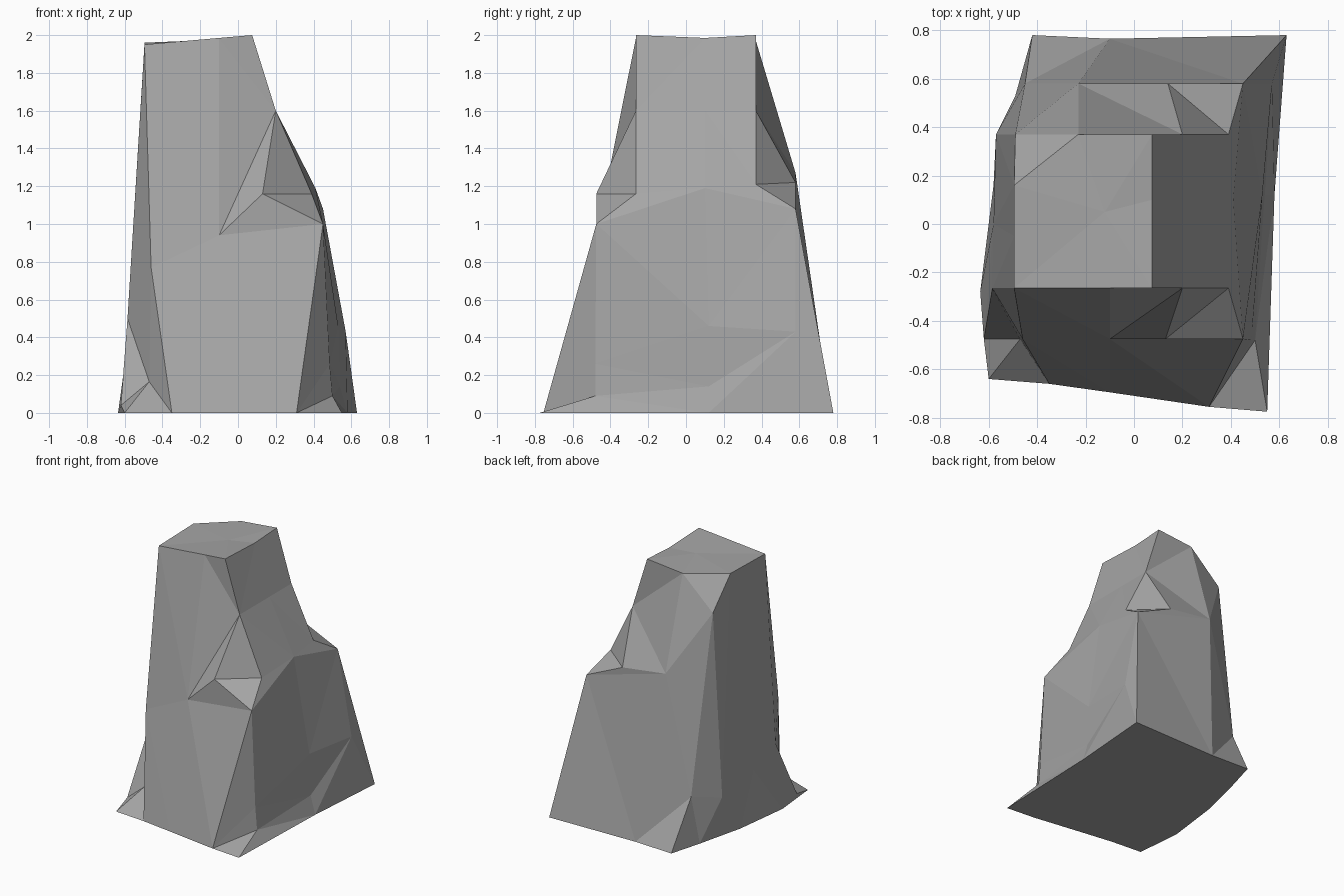
import bpy
import bmesh
from mathutils import Vector

old_cube = bpy.data.objects.get("Cube")
if old_cube:
    bpy.data.objects.remove(old_cube)

stone = bpy.data.materials.new("grey_stone")
stone.use_nodes = True
stone.diffuse_color = (0.38, 0.38, 0.38, 1)
stone.node_tree.nodes["Principled BSDF"].inputs["Base Color"].default_value = stone.diffuse_color

# Corners shared by neighbouring ridges
top_front_left = (-.495, -.265, 1.95)
top_front_right = (.075, -.265, 2)
top_back_right = (.075, .37, 2)
top_back_left = (-.23, .37, 1.97)
front_shoulder = (.2, -.265, 1.6)
back_shoulder = (.2, .37, 1.6)
front_ledge = (.45, -.475, 1)
back_ledge = (.45, .58, 1.08)
front_left_knee = (-.46, -.475, .77)
back_foot = (.63, .78, 0)

# Ridges running from the top to the ground, in order around the rock
front_left_edge = [top_front_left, front_left_knee, (-.35, -.66, 0)]
front_middle = [(-.1, -.265, 1.985), (-.1, -.475, .94), (-.1, -.695, 0)]
front_right_edge = [top_front_right, front_shoulder, (.13, -.475, 1.16),
                    front_ledge, (.31, -.755, 0)]
right_front_crest = [top_front_right, front_shoulder, (.39, -.265, 1.16), front_ledge,
                     (.485, -.48, .26), (.5, -.48, .09), (.55, -.775, 0)]
right_middle = [(.075, .1, 1.985), (.2, .1, 1.6), (.41, .1, 1.19),
                (.53, .12, .46), (.54, .12, .14), (.58, .12, 0)]
right_back_crest = [top_back_right, back_shoulder, (.39, .37, 1.21), back_ledge,
                    (.57, .58, .43), back_foot]
back_right_edge = [top_back_right, back_shoulder, (.14, .58, 1.22), back_ledge, back_foot]
back_middle = [top_back_left, (-.23, .58, 1.27), (-.1, .765, 0)]
back_left_edge = [top_back_left, (-.49, .37, 1.73), (-.45, .58, .37), (-.42, .78, 0)]
left_back_edge = [(-.495, .16, 1.96), (-.57, .37, .32), (-.49, .53, 0)]
left_middle = [(-.495, -.05, 1.955), (-.58, 0, .4), (-.58, .16, 0)]
left_front_edge = [top_front_left, (-.585, -.265, .5), (-.62, -.475, .04), (-.635, -.28, 0)]
left_front_foot = [top_front_left, front_left_knee, (-.47, -.475, .165), (-.6, -.64, 0)]

ridges = [front_left_edge, front_middle, front_right_edge, right_front_crest,
          right_middle, right_back_crest, back_right_edge, back_middle,
          back_left_edge, left_back_edge, left_middle, left_front_edge,
          left_front_foot]

bm = bmesh.new()
corners = {}


def corner(point):
    """Return the one vertex at this point."""
    if point not in corners:
        corners[point] = bm.verts.new(point)
    return corners[point]


def add_face(points):
    """Add a face, leaving out repeated corners."""
    verts = list(dict.fromkeys(corner(p) for p in points))
    if len(verts) > 2 and not bm.faces.get(verts):
        bm.faces.new(verts)


def distance(a, b):
    return (Vector(a) - Vector(b)).length


def stitch(a, b):
    """Join two ridges with triangles, taking the shorter diagonal each time."""
    i = j = 0
    while i < len(a) - 1 or j < len(b) - 1:
        along_a = distance(a[i + 1], b[j]) if i < len(a) - 1 else float("inf")
        along_b = distance(a[i], b[j + 1]) if j < len(b) - 1 else float("inf")
        if along_a < along_b:
            add_face([a[i], a[i + 1], b[j]])
            i += 1
        else:
            add_face([a[i], b[j + 1], b[j]])
            j += 1


# Sides
for index, ridge in enumerate(ridges):
    stitch(ridge, ridges[(index + 1) % len(ridges)])

# Slightly uneven top, fanned from a middle point
peak = (-.12, .05, 1.975)
for index, ridge in enumerate(ridges):
    add_face([ridge[0], ridges[(index + 1) % len(ridges)][0], peak])

# Flat underside
add_face([ridge[-1] for ridge in ridges])

bmesh.ops.recalc_face_normals(bm, faces=bm.faces[:])
mesh = bpy.data.meshes.new("rock")
bm.to_mesh(mesh)
bm.free()
mesh.materials.append(stone)
rock = bpy.data.objects.new("rock", mesh)
bpy.context.collection.objects.link(rock)
